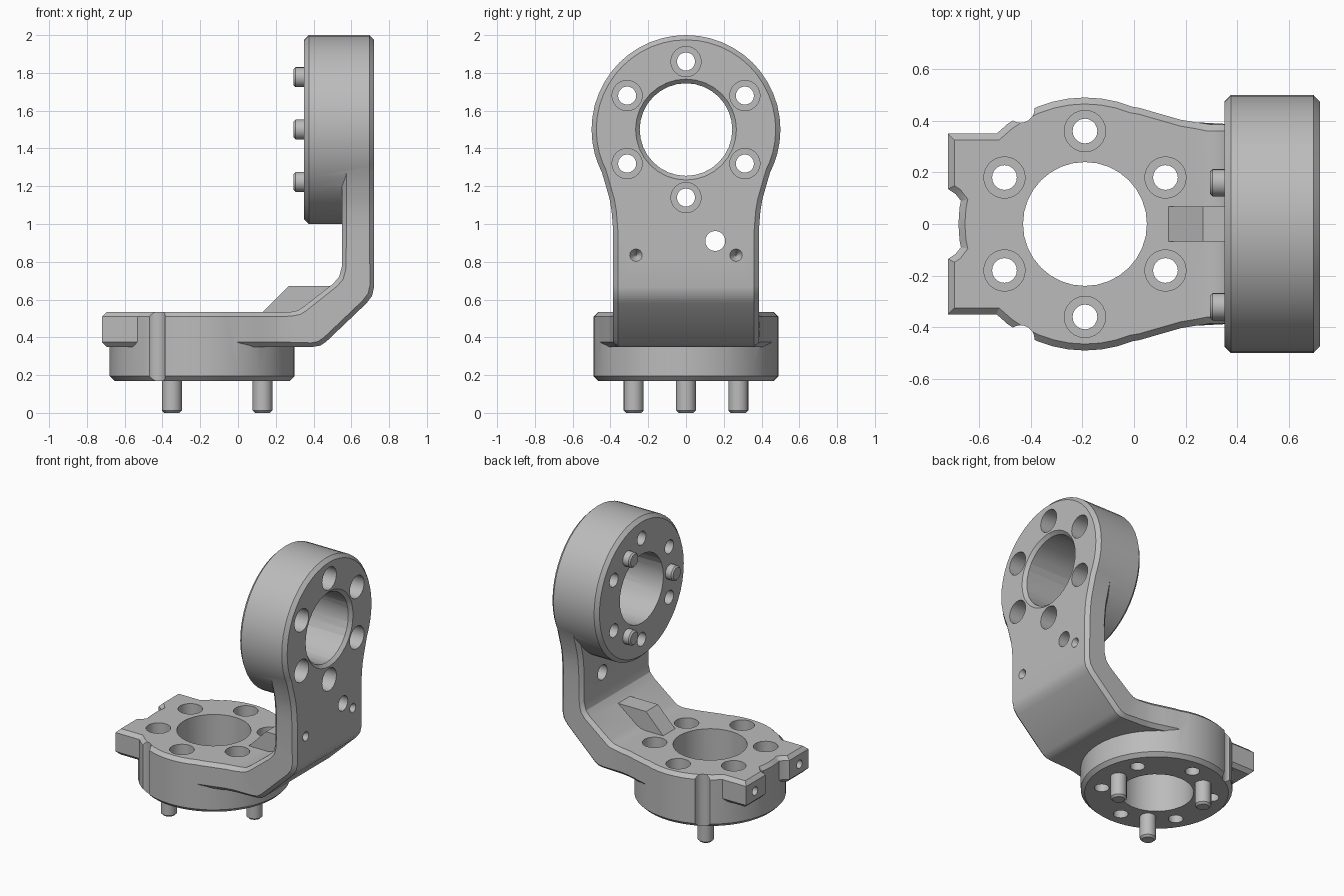
import bpy, bmesh, math
from mathutils import Vector

cube = bpy.data.objects.get("Cube")
if cube:
    bpy.data.objects.remove(cube, do_unlink=True)

GREY = (0.5, 0.5, 0.5, 1)
metal = bpy.data.materials.new("machined_grey")
metal.use_nodes = True
metal.diffuse_color = GREY
metal.node_tree.nodes["Principled BSDF"].inputs["Base Color"].default_value = GREY

# How outline coordinates (u, v) and height h map to space for each axis
AXES = {"x": lambda u, v, h: (h, u, v),
        "y": lambda u, v, h: (u, h, v),
        "z": lambda u, v, h: (u, v, h)}
CHAMFER = 0.025


def finish(name, bm):
    bmesh.ops.recalc_face_normals(bm, faces=bm.faces)
    mesh = bpy.data.meshes.new(name)
    bm.to_mesh(mesh)
    bm.free()
    mesh.materials.append(metal)
    obj = bpy.data.objects.new(name, mesh)
    bpy.context.collection.objects.link(obj)
    return obj


def prism(name, outline, axis, lo, hi, chamfer_lo=0, chamfer_hi=0):
    """Extrude an outline along an axis and chamfer the end rims."""
    bm = bmesh.new()
    low = [bm.verts.new(AXES[axis](u, v, lo)) for u, v in outline]
    high = [bm.verts.new(AXES[axis](u, v, hi)) for u, v in outline]
    caps = [bm.faces.new(low), bm.faces.new(high)]
    n = len(outline)
    for i in range(n):
        j = (i + 1) % n
        bm.faces.new((low[i], low[j], high[j], high[i]))
    bmesh.ops.recalc_face_normals(bm, faces=bm.faces)
    rims = [(list(f.edges), c) for f, c in zip(caps, (chamfer_lo, chamfer_hi)) if c]
    for edges, c in rims:
        bmesh.ops.bevel(bm, geom=edges, offset=c, segments=1,
                        affect='EDGES', profile=0.5)
    return finish(name, bm)


def circle(cu, cv, r, n=32):
    return [(cu + r * math.cos(math.tau * i / n), cv + r * math.sin(math.tau * i / n))
            for i in range(n)]


def polar(cu, cv, r, degrees):
    a = math.radians(degrees)
    return cu + r * math.cos(a), cv + r * math.sin(a)


def cone(name, cu, cv, axis, h0, r0, h1, r1, n=32):
    bm = bmesh.new()
    a = [bm.verts.new(AXES[axis](u, v, h0)) for u, v in circle(cu, cv, r0, n)]
    b = [bm.verts.new(AXES[axis](u, v, h1)) for u, v in circle(cu, cv, r1, n)]
    bm.faces.new(a)
    bm.faces.new(b)
    for i in range(n):
        j = (i + 1) % n
        bm.faces.new((a[i], a[j], b[j], b[i]))
    return finish(name, bm)


def combine(target, tools, operation):
    for tool in tools:
        mod = target.modifiers.new("combine", 'BOOLEAN')
        mod.operation = operation
        mod.solver = 'EXACT'
        mod.object = tool
        bpy.context.view_layer.objects.active = target
        bpy.ops.object.modifier_apply(modifier=mod.name)
        bpy.data.objects.remove(tool, do_unlink=True)


BASE = (-0.19, 0.0)     # flange centre in x, y
RING = (0.0, 1.5)       # ring centre in y, z
TOP, UNDER = 0.535, 0.35
INNER, OUTER = 0.55, 0.72

# Horizontal flange disc and vertical ring
body = prism("bracket_body", circle(*BASE, 0.49, 48), "z", 0.17, TOP, CHAMFER, CHAMFER)
ring = prism("ring", circle(*RING, 0.5, 48), "x", 0.35, OUTER, CHAMFER, CHAMFER)

# Bent arm: chamfered sections along the path, flaring towards both discs
flare = [(0.05, 0.47), (0.12, 0.465), (0.21, 0.45), (0.3, 0.424),
         (0.37, 0.404), (0.43, 0.394)]
WAIST = 0.386
stations = [((BASE[0] + d, TOP), (BASE[0] + d, UNDER), w) for d, w in flare]
stations += [(i, o, WAIST) for i, o in (
    ((0.28, TOP), (0.4, UNDER)), ((0.315, 0.542), (0.435, 0.356)),
    ((0.345, 0.56), (0.465, 0.375)), ((0.505, 0.685), (0.68, 0.58)),
    ((0.535, 0.72), (0.71, 0.62)), ((INNER, 0.775), (OUTER, 0.665)),
    ((INNER, 0.97), (OUTER, 0.97)))]
stations += [((INNER, RING[1] - d), (OUTER, RING[1] - d), w) for d, w in reversed(flare)]

bm = bmesh.new()
loops = []
for i, o, w in stations:
    i, o = Vector(i), Vector(o)
    step = (o - i).normalized() * CHAMFER
    half = [(i, w - CHAMFER), (i + step, w), (o - step, w), (o, w - CHAMFER)]
    section = half + [(p, -y) for p, y in reversed(half)]
    loops.append([bm.verts.new((p.x, y, p.y)) for p, y in section])
for a, b in zip(loops, loops[1:]):
    for k in range(8):
        m = (k + 1) % 8
        bm.faces.new((a[k], a[m], b[m], b[k]))
bm.faces.new(loops[0])
bm.faces.new(loops[-1])
arm = finish("arm", bm)

# End tab with a scalloped edge
half = [(-0.4, 0.35), (-0.72, 0.35), (-0.72, 0.135), (-0.69, 0.115),
        (-0.667, 0.085), (-0.657, 0.045)]
tab = prism("tab", half + [(x, -y) for x, y in reversed(half)], "z",
            UNDER, TOP, CHAMFER, CHAMFER)

# Stop wedge in the bend
wedge = prism("wedge", [(0.13, TOP - 0.003), (0.268, 0.672), (0.52, 0.672),
                        (0.36, 0.5), (0.13, 0.5)], "y", -0.067, 0.067)
combine(body, [ring, arm, tab, wedge], 'UNION')

# Bores, with a chamfered mouth on the ring
cuts = [prism("cut", circle(*BASE, 0.24), "z", 0, 1),
        prism("cut", circle(*RING, 0.245), "x", 0.2, 1),
        cone("cut", *RING, "x", OUTER - 0.025, 0.242, OUTER + 0.005, 0.272)]

# Six counterbored bolt holes in each disc
for k in range(6):
    for centre, axis, face in ((BASE, "z", TOP), (RING, "x", OUTER)):
        spot = polar(*centre, 0.36, 30 + 60 * k)
        cuts.append(prism("cut", circle(*spot, 0.048, 20), axis, 0.05, 1))
        cuts.append(prism("cut", circle(*spot, 0.08, 24), axis, face - 0.2, face + 0.1))

# Side grooves, tab screw holes and dimples, mirrored left and right
for s in (-1, 1):
    cuts.append(prism("cut", circle(-0.44, s * 0.447, 0.055, 20), "z", 0.1, 0.7))
    cuts.append(prism("cut", circle(s * 0.25, 0.44, 0.03, 16), "x", -0.8, -0.6))
    cuts.append(cone("cut", s * 0.265, 0.835, "x", 0.67, 0.004, 0.725, 0.036, 16))

# Cable hole through the arm
cuts.append(prism("cut", circle(0.155, 0.91, 0.053, 20), "x", 0.4, 0.9))
combine(body, cuts, 'DIFFERENCE')

# Locating pins on both discs
pins = []
for k in range(3):
    spot = polar(*BASE, 0.32, 120 * k)
    pins.append(prism(f"base_pin_{k + 1}", circle(*spot, 0.053, 20), "z", 0, 0.2, 0.013))
    spot = polar(*RING, 0.32, 180 + 120 * k)
    pins.append(prism(f"ring_pin_{k + 1}", circle(*spot, 0.053, 20), "x", 0.295, 0.4, 0.01))

# Smooth the round walls and keep the edges crisp
for obj in [body] + pins:
    bpy.ops.object.select_all(action='DESELECT')
    obj.select_set(True)
    bpy.context.view_layer.objects.active = obj
    bpy.ops.object.shade_smooth_by_angle(angle=math.radians(25))
